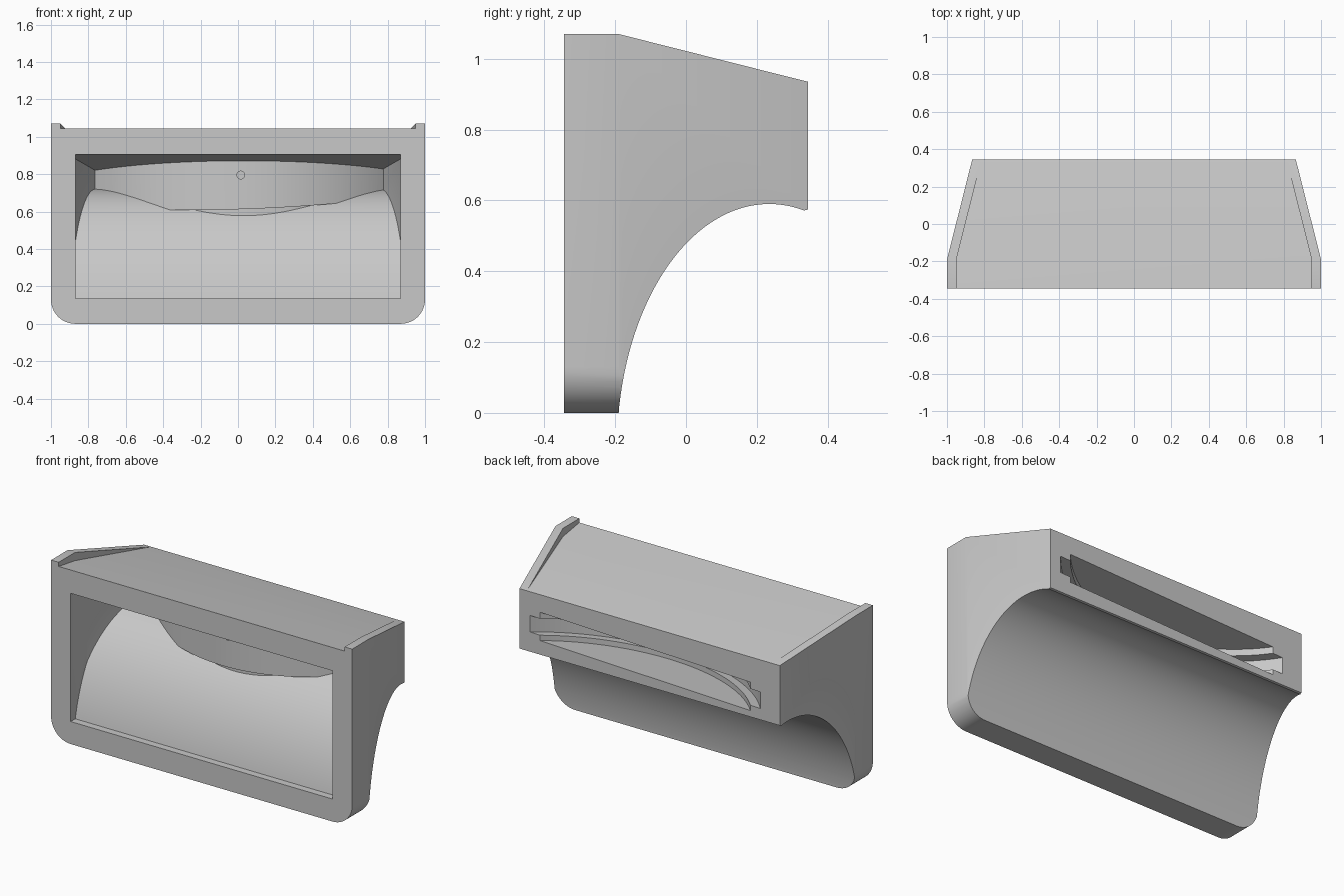
import bpy, bmesh, math
from mathutils import Vector

if "Cube" in bpy.data.objects:
    bpy.data.objects.remove(bpy.data.objects["Cube"])

grey = bpy.data.materials.new("light_grey")
grey.use_nodes = True
grey.diffuse_color = (0.58, 0.58, 0.58, 1)
grey.node_tree.nodes["Principled BSDF"].inputs["Base Color"].default_value = (0.58, 0.58, 0.58, 1)


def prism(name, outline, place, low, high):
    """Extrude a 2D outline; place(u, v, w) maps it into space."""
    bm = bmesh.new()
    base = bm.faces.new([bm.verts.new(place(u, v, low)) for u, v in outline])
    out = bmesh.ops.extrude_face_region(bm, geom=[base])
    shift = Vector(place(0, 0, high)) - Vector(place(0, 0, low))
    moved = [g for g in out["geom"] if isinstance(g, bmesh.types.BMVert)]
    bmesh.ops.translate(bm, verts=moved, vec=shift)
    bmesh.ops.recalc_face_normals(bm, faces=bm.faces)
    mesh = bpy.data.meshes.new(name)
    bm.to_mesh(mesh)
    bm.free()
    mesh.materials.append(grey)
    obj = bpy.data.objects.new(name, mesh)
    bpy.context.collection.objects.link(obj)
    return obj


def along_x(u, v, w): return (w, u, v)
def along_y(u, v, w): return (u, w, v)
def along_z(u, v, w): return (u, v, w)


def combine(target, tool, operation):
    """Apply a boolean and discard the tool."""
    mod = target.modifiers.new("cut", 'BOOLEAN')
    mod.operation, mod.object, mod.solver = operation, tool, 'EXACT'
    with bpy.context.temp_override(object=target, active_object=target):
        bpy.ops.object.modifier_apply(modifier=mod.name)
    bpy.data.objects.remove(tool)


def ellipse(cx, cy, a, b, start, end, n):
    """Points on an ellipse between two angles."""
    angles = [start + (end - start) * i / n for i in range(n + 1)]
    return [(cx + a * math.cos(t), cy + b * math.sin(t)) for t in angles]


def plan(front, back, low_y, high_y):
    """Symmetric plan outline, straight at the front and tapered behind."""
    half = [(front, low_y), (front, -0.19), (back, high_y)]
    return half + [(-x, y) for x, y in reversed(half)]


def disc(name, radius, bottom, top):
    """Disc centred behind the body, sheared to a slight tilt."""
    obj = prism(name, ellipse(0.03, 0.97, radius, radius, 0, math.tau * 255 / 256, 255),
                along_z, bottom, top)
    for v in obj.data.vertices:
        v.co.z += 0.12 * (v.co.y - 0.345) + 0.033 * v.co.x
    return obj


# Outer body: side profile with arched underside
arch_start = math.pi - math.asin(0.1 / 0.69)
arch_end = math.acos(0.11 / 0.43)
arch = ellipse(0.235, -0.1, 0.43, 0.69, arch_start, arch_end, 64)
arch[0] = (-0.19, 0)
arch[-1] = (0.345, 0.575)
body = prism("housing", [(-0.345, 0)] + arch + [(0.345, 0.935), (-0.19, 1.07), (-0.345, 1.07)],
             along_x, -1.2, 1.2)

# Front outline with rounded lower corners, then tapered sides
corner = ellipse(0.87, 0.13, 0.13, 0.13, -math.pi / 2, 0, 16)
outline = corner + [(1, 1.2), (-1, 1.2)] + [(-x, z) for x, z in reversed(corner)]
combine(body, prism("outline", outline, along_y, -0.5, 0.5), 'INTERSECT')
combine(body, prism("taper", plan(1, 0.8625, -0.6, 0.355), along_z, -0.2, 1.4), 'INTERSECT')

# Sunken top plate between the two side rims
recess = prism("recess", [(-0.5, 1.0693), (0.5, 0.912), (0.5, 1.3), (-0.5, 1.3)],
               along_x, -1.2, 1.2)
combine(recess, prism("recess_plan", plan(0.95, 0.81, -0.6, 0.365), along_z, 0.5, 1.5), 'INTERSECT')
combine(body, recess, 'DIFFERENCE')

# Front cavity with curved floor and sloping ceiling
floor_start = math.pi - math.asin(0.235 / 0.82)
floor = ellipse(0.235, -0.1, 0.56, 0.82, floor_start, math.pi / 2, 64)
cavity = prism("cavity", [(-0.5, 0.905), (-0.5, 0.135)] + floor
               + [(0.235, 0.819), (-0.345, 0.905)], along_x, -1.2, 1.2)
combine(cavity, prism("cavity_plan", plan(0.87, 0.758, -0.6, 0.25), along_z, -0.2, 1.4), 'INTERSECT')

# Bulging stepped wall at the back of the cavity
combine(cavity, disc("wall_upper", 1.09, 0.668, 1.3), 'DIFFERENCE')
combine(cavity, disc("wall_lower", 1.05, 0.62, 1.25), 'DIFFERENCE')
combine(body, cavity, 'DIFFERENCE')

# Round slot opening through the back, with a wider groove
combine(body, disc("slot", 0.938, 0.635, 0.805), 'DIFFERENCE')
combine(body, disc("groove", 0.988, 0.667, 0.766), 'DIFFERENCE')

# Small hole through the bulging wall
hole = ellipse(0.015, 0.795, 0.021, 0.021, 0, math.tau * 23 / 24, 23)
combine(body, prism("hole", hole, along_y, -0.25, 0.03), 'DIFFERENCE')

# Smooth curves, sharp edges
bpy.ops.object.select_all(action='DESELECT')
body.select_set(True)
bpy.context.view_layer.objects.active = body
bpy.ops.object.shade_smooth_by_angle(angle=math.radians(25))
